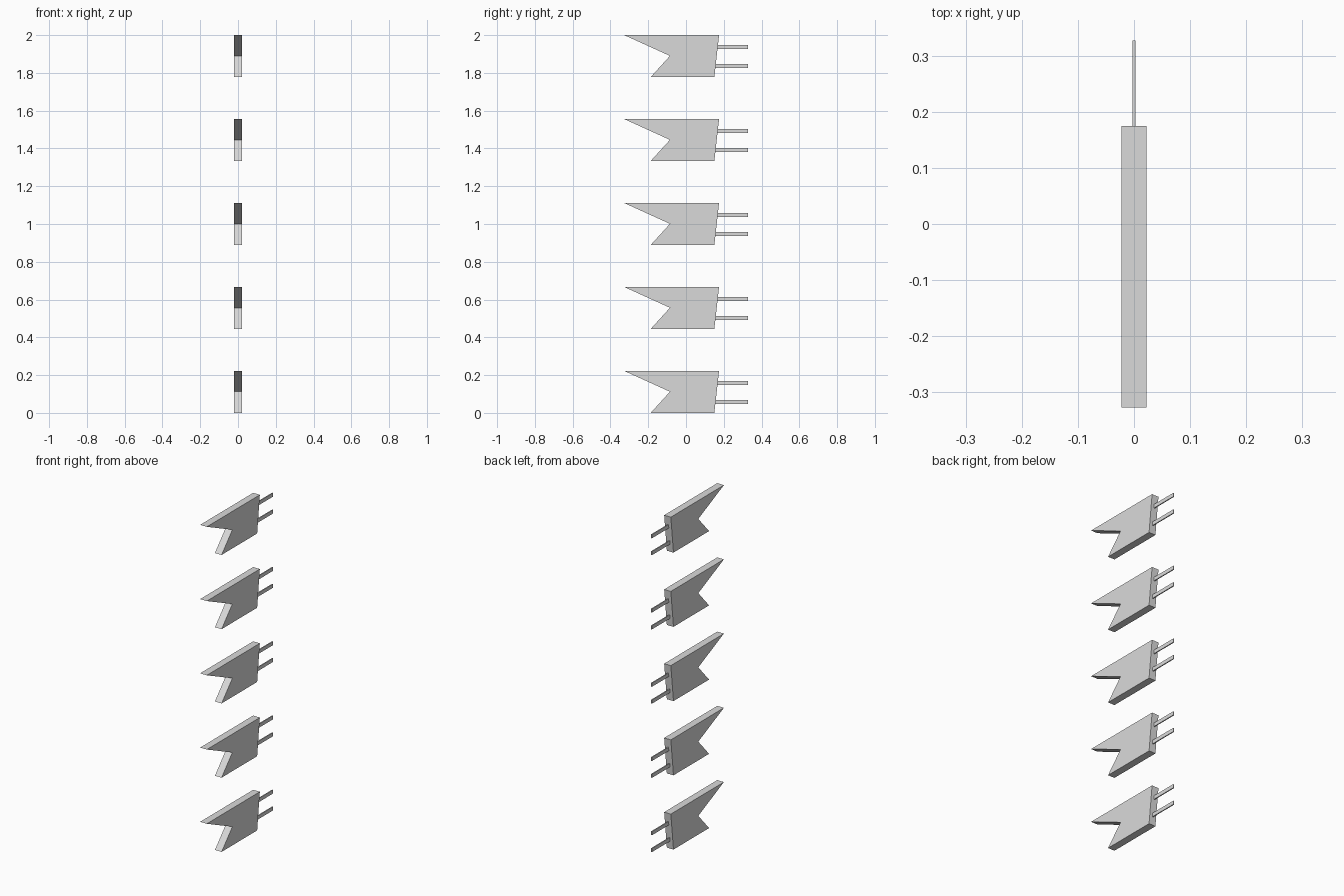
import bpy
import bmesh

old = bpy.data.objects.get("Cube")
if old:
    bpy.data.objects.remove(old, do_unlink=True)

COUNT = 5
HEIGHT = 0.222
SPACING = (2 - HEIGHT) / (COUNT - 1)
HALF_THICK = 0.022

grey = bpy.data.materials.new("plain grey")
grey.use_nodes = True
colour = (0.7, 0.7, 0.7, 1)
grey.diffuse_color = colour
grey.node_tree.nodes["Principled BSDF"].inputs["Base Color"].default_value = colour


def extruded(name, profile, half, z):
    """Side profile of (y, z) points, extruded across x."""
    bm = bmesh.new()
    face = bm.faces.new([bm.verts.new((-half, py, pz)) for py, pz in profile])
    out = bmesh.ops.extrude_face_region(bm, geom=[face])
    moved = [v for v in out["geom"] if isinstance(v, bmesh.types.BMVert)]
    bmesh.ops.translate(bm, verts=moved, vec=(2 * half, 0, 0))
    bmesh.ops.recalc_face_normals(bm, faces=bm.faces)
    mesh = bpy.data.meshes.new(name)
    bm.to_mesh(mesh)
    bm.free()
    mesh.materials.append(grey)
    obj = bpy.data.objects.new(name, mesh)
    obj.location.z = z
    bpy.context.collection.objects.link(obj)
    return obj


# Notched blade outline, pointed towards the front
blade = [(-0.327, HEIGHT), (-0.085, 0.112), (-0.187, 0),
         (0.15, 0), (0.175, HEIGHT)]


def bar(mid, half_height=0.011):
    """Outline of a thin pin running out of the back edge."""
    low, high = mid - half_height, mid + half_height
    return [(0.145, low), (0.327, low), (0.327, high), (0.145, high)]


# Stack of identical blades, each with two mounting pins
for i in range(COUNT):
    z = i * SPACING
    extruded(f"blade_{i + 1}", blade, HALF_THICK, z)
    extruded(f"lower_pin_{i + 1}", bar(0.058), 0.003, z)
    extruded(f"upper_pin_{i + 1}", bar(0.159), 0.003, z)
